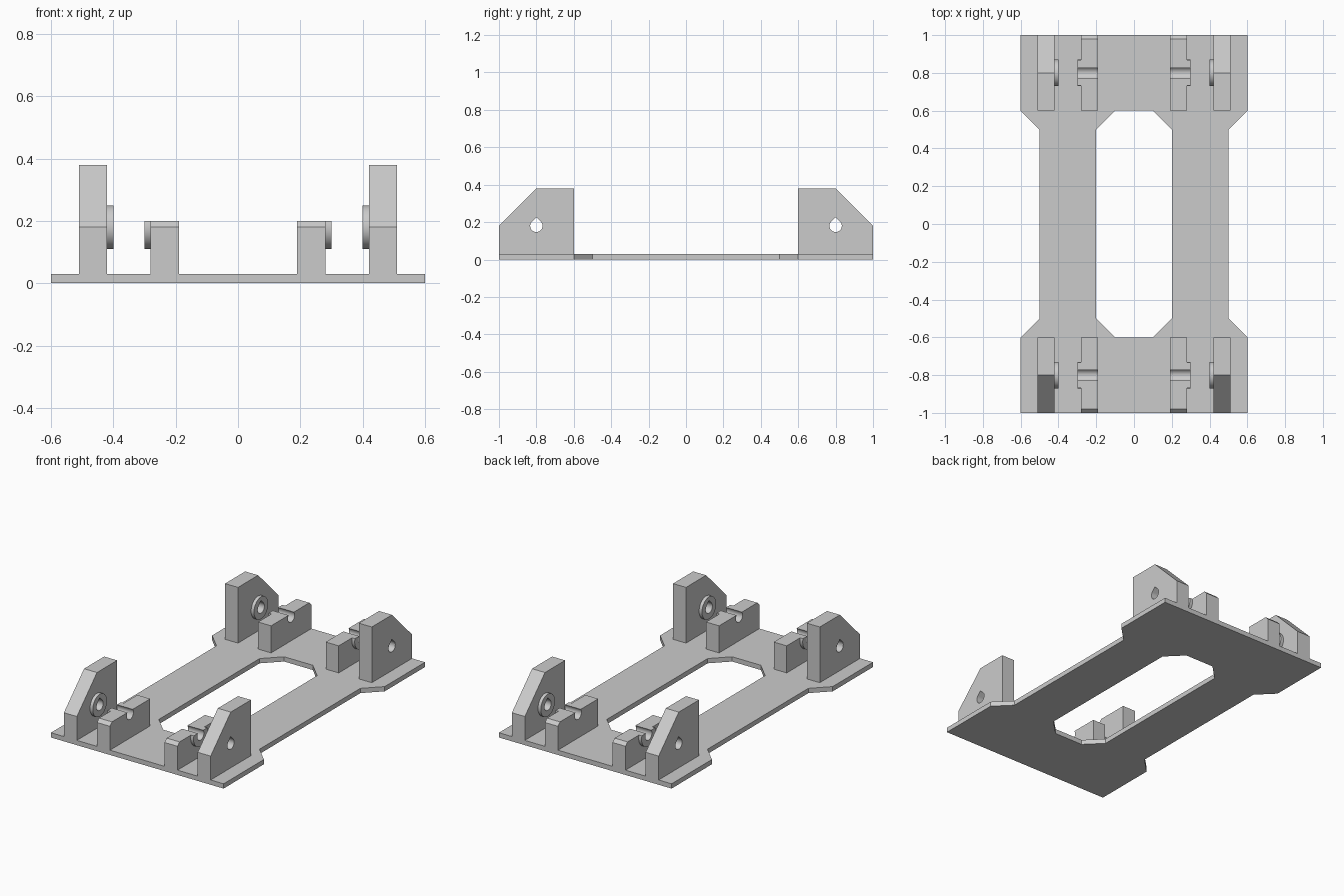
import bpy, bmesh
from math import sin, cos, asin, radians, degrees
from mathutils import Vector

cube = bpy.data.objects.get("Cube")
if cube:
    bpy.data.objects.remove(cube)

grey = bpy.data.materials.new("plain grey")
grey.use_nodes = True
grey.diffuse_color = (0.6, 0.6, 0.6, 1)
grey.node_tree.nodes["Principled BSDF"].inputs["Base Color"].default_value = (0.6, 0.6, 0.6, 1)

BASE, AXLE_Y, AXLE_Z = 0.03, 0.8, 0.18
INNER_TOP, HOLE_R, BOSS_R = 0.2, 0.033, 0.07


def prism(name, loops, place, depth, mirror=False):
    """Fill closed loops (later ones are holes) and extrude by depth."""
    bm = bmesh.new()
    edges = []
    for loop in loops:
        verts = [bm.verts.new(place(u, v)) for u, v in loop]
        edges += [bm.edges.new((a, b)) for a, b in zip(verts, verts[1:] + verts[:1])]
    bmesh.ops.triangle_fill(bm, edges=edges, use_beauty=True)
    out = bmesh.ops.extrude_face_region(bm, geom=bm.faces[:], use_keep_orig=True)
    bmesh.ops.translate(bm, vec=Vector(depth),
                        verts=[g for g in out["geom"] if isinstance(g, bmesh.types.BMVert)])
    bmesh.ops.recalc_face_normals(bm, faces=bm.faces[:])
    mesh = bpy.data.meshes.new(name)
    bm.to_mesh(mesh)
    bm.free()
    mesh.materials.append(grey)
    obj = bpy.data.objects.new(name, mesh)
    bpy.context.collection.objects.link(obj)
    if mirror:
        mod = obj.modifiers.new("four corners", 'MIRROR')
        mod.use_axis = (True, True, False)
        mod.use_mirror_merge = False
    bpy.ops.object.select_all(action='DESELECT')
    obj.select_set(True)
    bpy.context.view_layer.objects.active = obj
    bpy.ops.object.shade_smooth_by_angle(angle=radians(25))
    return obj


def side_prism(name, loops, x0, x1):
    """Profile in the y-z plane, extruded along x and repeated at each corner."""
    return prism(name, loops, lambda y, z: (x0, y, z), (x1 - x0, 0, 0), True)


def arc(radius, start, end, steps=32):
    angles = [radians(start + (end - start) * i / steps) for i in range(steps + 1)]
    return [(AXLE_Y + radius * cos(a), AXLE_Z + radius * sin(a)) for a in angles]


def open_arc(radius):
    """Lower part of a circle cut off at the top of the inner bracket."""
    a = degrees(asin((INNER_TOP - AXLE_Z) / radius))
    return arc(radius, a, -180 - a)


def four_way(points):
    """Mirror a quarter outline, running from the end to the side, into a loop."""
    right = points + [(x, -y) for x, y in reversed(points)]
    return right + [(-x, y) for x, y in reversed(right)]


# Base plate with central opening
outline = four_way([(0.6, 1), (0.6, 0.6), (0.5, 0.5)])
opening = four_way([(0.1, 0.6), (0.2, 0.5)])
prism("base_plate", [outline, opening], lambda x, y: (x, y, 0), (0, 0, BASE))

# Tall outer brackets with teardrop axle hole and boss
teardrop = arc(HOLE_R, 45, -225) + [(AXLE_Y, AXLE_Z + HOLE_R * 2 ** 0.5)]
tall = [(0.6, BASE), (0.6, 0.38), (0.8, 0.38), (1, 0.18), (1, BASE)]
side_prism("outer_brackets", [tall, teardrop], 0.42, 0.51)
side_prism("outer_bosses", [arc(BOSS_R, 0, 352.5, 47), teardrop], 0.40, 0.42)

# Low inner brackets with open axle slot and cut-off boss
slot = open_arc(HOLE_R)
low = [(0.6, BASE), (1, BASE), (1, 0.18), (0.98, INNER_TOP)] + slot + [(0.6, INNER_TOP)]
side_prism("inner_brackets", [low], 0.19, 0.28)
side_prism("inner_bosses", [open_arc(BOSS_R) + slot[::-1]], 0.28, 0.30)
